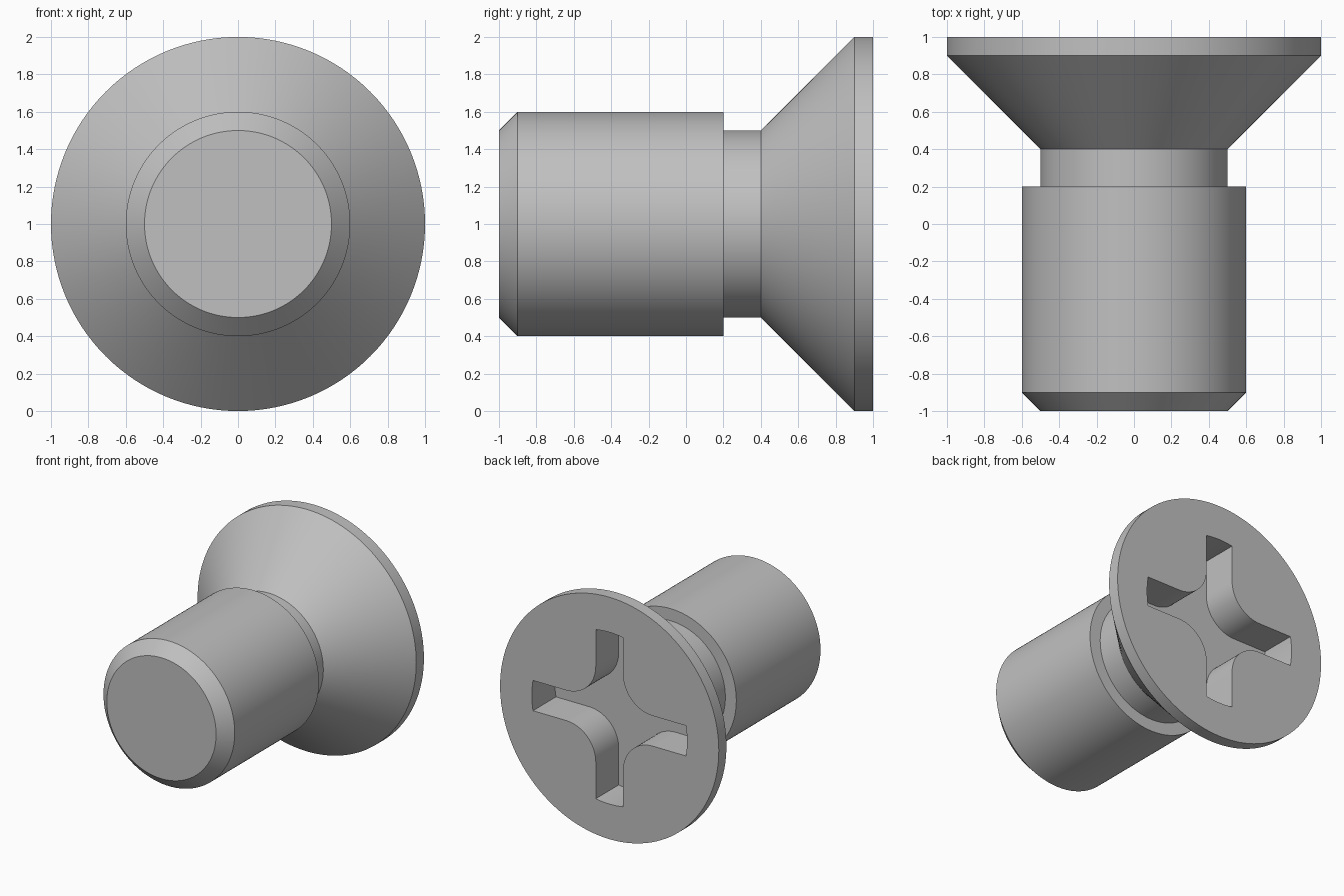
import bpy, bmesh
from math import pi, sin, cos, asin, radians
from mathutils import Vector, Matrix

if "Cube" in bpy.data.objects:
    bpy.data.objects.remove(bpy.data.objects["Cube"], do_unlink=True)

SEGMENTS = 128
CENTRE_Z = 1.0

steel = bpy.data.materials.new("grey_steel")
steel.use_nodes = True
colour = (0.53, 0.53, 0.53, 1.0)
steel.diffuse_color = colour
steel.node_tree.nodes["Principled BSDF"].inputs["Base Color"].default_value = colour


def make_object(name, bm):
    bmesh.ops.recalc_face_normals(bm, faces=bm.faces)
    mesh = bpy.data.meshes.new(name)
    bm.to_mesh(mesh)
    bm.free()
    mesh.materials.append(steel)
    obj = bpy.data.objects.new(name, mesh)
    bpy.context.collection.objects.link(obj)
    return obj


def lathe(name, profile):
    """Stack rings of (radius, y) along the y axis and cap both ends."""
    bm = bmesh.new()
    rings = []
    for radius, y in profile:
        angles = [2 * pi * i / SEGMENTS for i in range(SEGMENTS)]
        rings.append([bm.verts.new((radius * cos(a), y, CENTRE_Z + radius * sin(a)))
                      for a in angles])
    for lower, upper in zip(rings, rings[1:]):
        for i in range(SEGMENTS):
            j = (i + 1) % SEGMENTS
            bm.faces.new((lower[i], lower[j], upper[j], upper[i]))
    bm.faces.new(rings[0])
    bm.faces.new(rings[-1])
    return make_object(name, bm)


def cross_outline(reach, half_width, fillet, steps=16):
    """Four arms with rounded tips, joined by filleted inner corners."""
    tip = asin(half_width / reach)
    corner = half_width + fillet
    arm = [Vector((reach * cos(a), reach * sin(a)))
           for a in (tip * (2 * i / 8 - 1) for i in range(9))]
    for i in range(steps + 1):
        a = -pi / 2 - pi / 2 * i / steps
        arm.append(Vector((corner + fillet * cos(a), corner + fillet * sin(a))))
    return [Matrix.Rotation(k * pi / 2, 2) @ p for k in range(4) for p in arm]


def prism(name, outline, y_start, y_end):
    bm = bmesh.new()
    face = bm.faces.new([bm.verts.new((p.x, y_start, CENTRE_Z + p.y)) for p in outline])
    extruded = bmesh.ops.extrude_face_region(bm, geom=[face], use_keep_orig=True)
    moved = [v for v in extruded["geom"] if isinstance(v, bmesh.types.BMVert)]
    bmesh.ops.translate(bm, verts=moved, vec=(0, y_end - y_start, 0))
    return make_object(name, bm)


# Chamfered shank, narrow neck, countersunk head and thin rim
screw = lathe("countersunk_screw", [
    (0.5, -1.0), (0.6, -0.9), (0.6, 0.2), (0.5, 0.2),
    (0.5, 0.4), (1.0, 0.9), (1.0, 1.0),
])

# Cross-shaped driver recess in the back of the head
cutter = prism("recess_cutter", cross_outline(0.71, 0.125, 0.27), 0.7, 1.1)
cutter.hide_render = True

cut = screw.modifiers.new("driver_recess", "BOOLEAN")
cut.operation = "DIFFERENCE"
cut.solver = "EXACT"
cut.object = cutter

bpy.ops.object.select_all(action="DESELECT")
screw.select_set(True)
bpy.context.view_layer.objects.active = screw
bpy.ops.object.modifier_apply(modifier=cut.name)
bpy.data.objects.remove(cutter, do_unlink=True)
bpy.ops.object.shade_smooth_by_angle(angle=radians(30))
